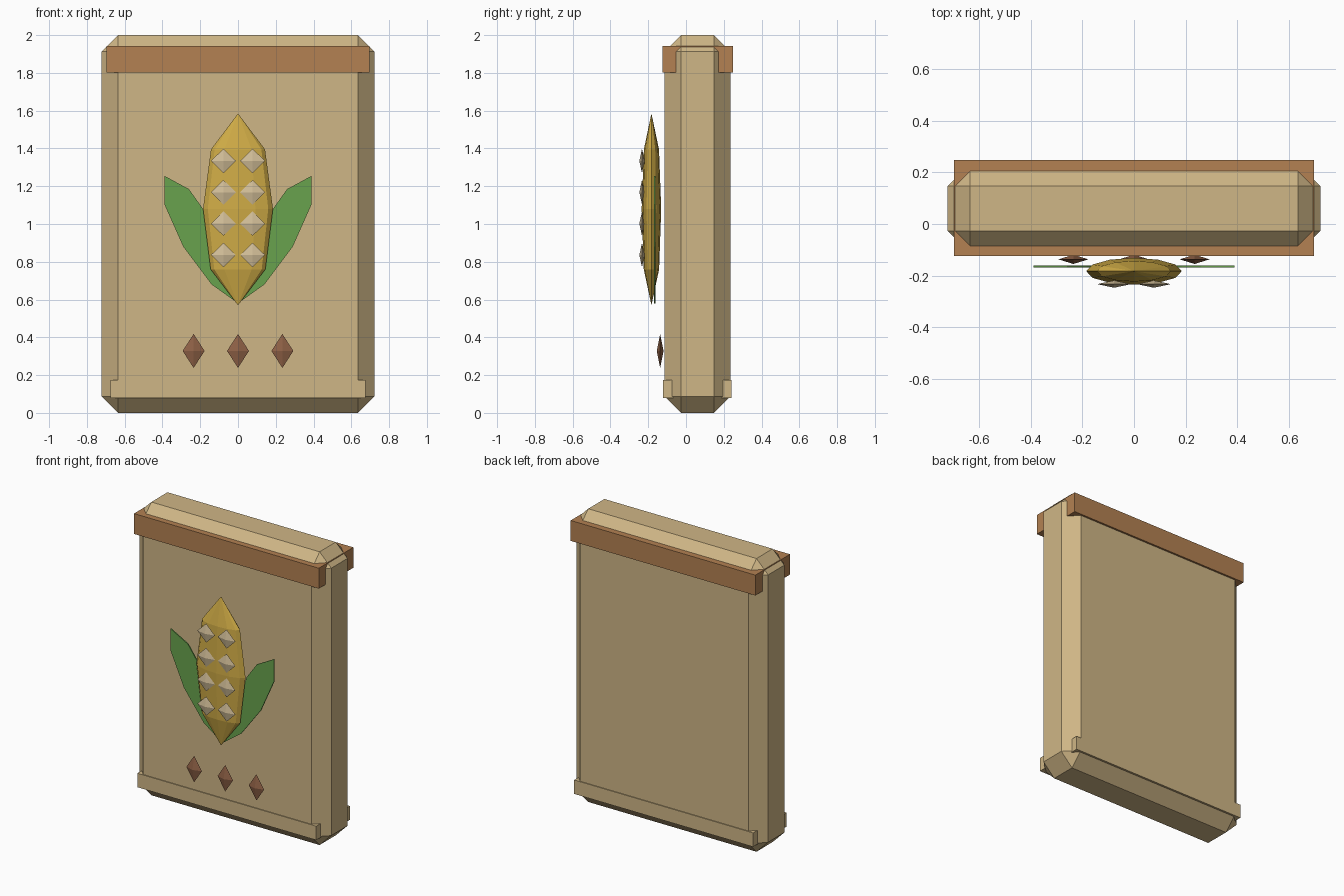
import bpy, bmesh, math
from mathutils import Matrix, Vector

cube = bpy.data.objects.get("Cube")
if cube:
    bpy.data.objects.remove(cube, do_unlink=True)


def material(name, rgb):
    """Flat material from 0-255 sRGB values, stored as linear."""
    lin = [(c / 255 / 12.92) if c < 11 else ((c / 255 + 0.055) / 1.055) ** 2.4 for c in rgb]
    m = bpy.data.materials.new(name)
    m.use_nodes = True
    m.diffuse_color = (*lin, 1)
    bsdf = m.node_tree.nodes["Principled BSDF"]
    bsdf.inputs["Base Color"].default_value = (*lin, 1)
    bsdf.inputs["Roughness"].default_value = 0.9
    return m


CANVAS = material("canvas", (207, 182, 134))
LEATHER = material("leather", (179, 129, 82))
GOLD = material("gold", (208, 172, 70))
CREAM = material("cream", (210, 190, 152))
GREEN = material("green", (104, 162, 77))
BROWN = material("brown", (143, 97, 70))


def finish(name, bm, mat):
    bmesh.ops.recalc_face_normals(bm, faces=bm.faces)
    me = bpy.data.meshes.new(name)
    bm.to_mesh(me)
    bm.free()
    me.materials.append(mat)
    ob = bpy.data.objects.new(name, me)
    bpy.context.collection.objects.link(ob)
    return ob


def box(name, lo, hi, mat, bevel=0):
    lo, hi = Vector(lo), Vector(hi)
    bm = bmesh.new()
    bmesh.ops.create_cube(bm, size=1, matrix=Matrix.LocRotScale((lo + hi) / 2, None, hi - lo))
    if bevel:
        bmesh.ops.bevel(bm, geom=bm.edges[:], offset=bevel, segments=1, affect='EDGES')
    return finish(name, bm, mat)


def lathe(name, profile, sides, center, depth, mat):
    """Closed spindle of (radius, z) rings, flattened in y by depth."""
    bm = bmesh.new()
    rings = []
    for r, z in profile:
        n = sides if r else 1
        rings.append([bm.verts.new((center[0] + r * math.cos(math.tau * i / n),
                                    center[1] + r * depth * math.sin(math.tau * i / n),
                                    center[2] + z)) for i in range(n)])
    for a, b in zip(rings, rings[1:]):
        for i in range(sides):
            j = (i + 1) % sides
            quad = [a[i % len(a)], a[j % len(a)], b[j % len(b)], b[i % len(b)]]
            bm.faces.new(list(dict.fromkeys(quad)))
    return finish(name, bm, mat)


def diamond(name, center, half_w, half_h, half_d, mat):
    profile = [(0, -half_h), (half_w, 0), (0, half_h)]
    return lathe(name, profile, 4, center, half_d / half_w, mat)


def plate(name, outline, y, thickness, mat):
    bm = bmesh.new()
    face = bm.faces.new([bm.verts.new((x, y - thickness / 2, z)) for x, z in outline])
    ext = bmesh.ops.extrude_face_region(bm, geom=[face])
    verts = [g for g in ext["geom"] if isinstance(g, bmesh.types.BMVert)]
    bmesh.ops.translate(bm, verts=verts, vec=(0, thickness, 0))
    return finish(name, bm, mat)


# Sack body with chamfered edges, top band and bottom hem
box("sack_body", (-0.723, -0.115, 0), (0.723, 0.235, 2), CANVAS, 0.088)
box("top_band", (-0.697, -0.125, 1.803), (0.697, 0.248, 1.942), LEATHER)
box("bottom_hem", (-0.675, -0.121, 0.08), (0.675, 0.241, 0.175), CANVAS)

# Corn cob
lathe("corn_cob", [(0, -0.51), (0.145, -0.32), (0.185, 0), (0.143, 0.315), (0, 0.505)],
      12, (0, -0.183, 1.08), 0.28, GOLD)

# Kernels in two columns
for side, x in (("right", -0.077), ("left", 0.077)):
    for row in range(4):
        diamond(f"kernel_{side}_{row + 1}", (x, -0.233, 0.836 + 0.166 * row),
                0.066, 0.065, 0.014, CREAM)

# Husk leaves
LEAF = [(0, 0.58), (0.14, 0.68), (0.29, 0.88), (0.39, 1.105), (0.39, 1.255),
        (0.26, 1.185), (0.185, 1.08), (0.1, 0.85)]
for side, s in (("right", -1), ("left", 1)):
    plate(f"leaf_{side}", [(s * x, z) for x, z in LEAF], -0.165, 0.008, GREEN)

# Row of seeds
for name, x in (("right", -0.235), ("middle", 0), ("left", 0.235)):
    diamond(f"seed_{name}", (x, -0.137, 0.328), 0.058, 0.09, 0.018, BROWN)
